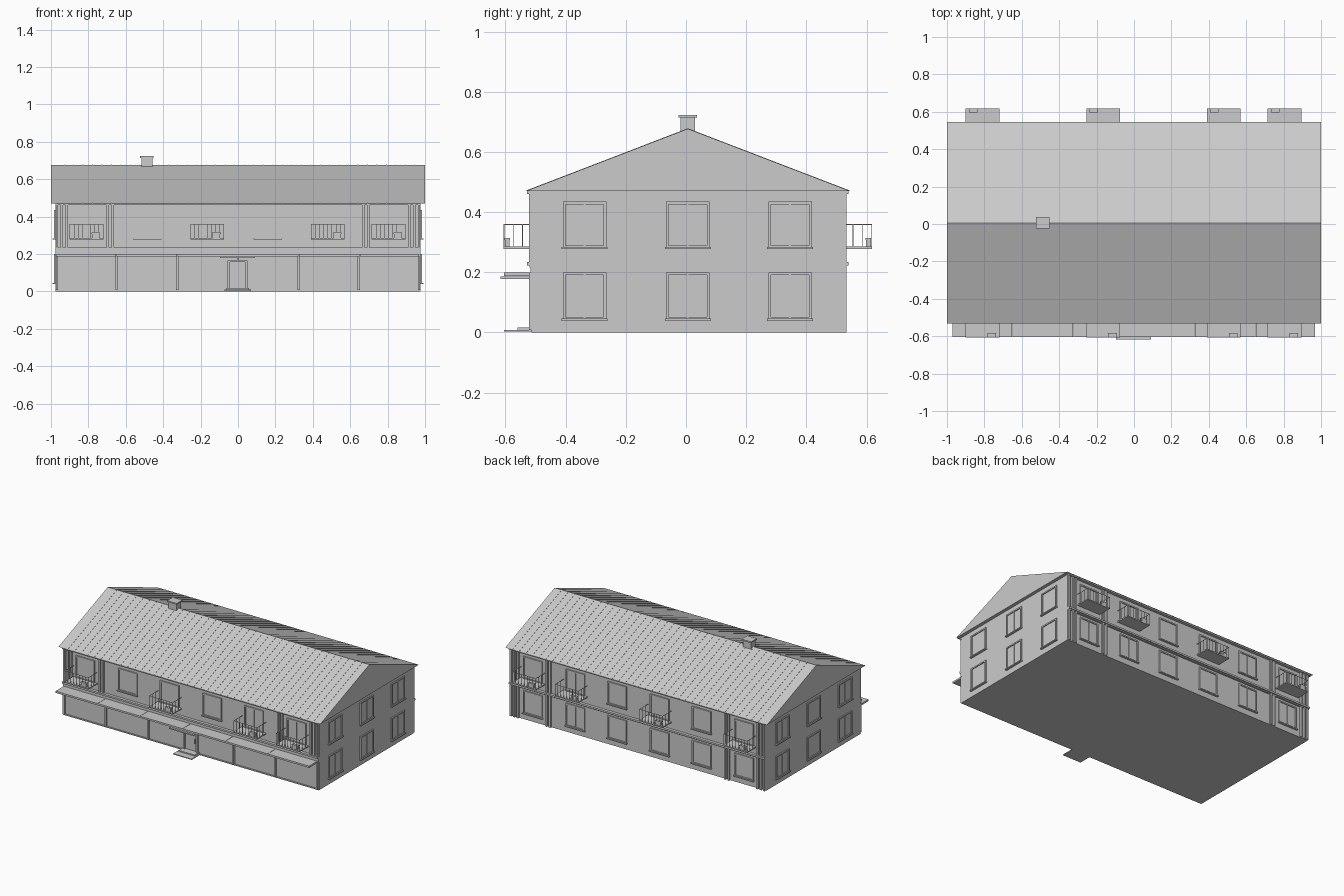
import bpy, bmesh, math

if "Cube" in bpy.data.objects:
    bpy.data.objects.remove(bpy.data.objects["Cube"])

grey = bpy.data.materials.new("plain grey")
grey.diffuse_color = (0.6, 0.6, 0.6, 1)
grey.use_nodes = True
grey.node_tree.nodes["Principled BSDF"].inputs["Base Color"].default_value = grey.diffuse_color

X0 = 0.977                  # half length of the walls
YF, YB, YC = -0.508, 0.52, 0.006
Z_LEDGE, Z_EAVE, Z_RIDGE = 0.228, 0.47, 0.677
BAYS = (-0.81, -0.485, -0.165, 0.16, 0.48, 0.805)
BALCONIES = (-0.81, -0.165, 0.48, 0.805)


def finish(name, bm):
    bmesh.ops.recalc_face_normals(bm, faces=bm.faces)
    me = bpy.data.meshes.new(name)
    bm.to_mesh(me)
    bm.free()
    me.materials.append(grey)
    ob = bpy.data.objects.new(name, me)
    bpy.context.collection.objects.link(ob)
    return ob


def boxes(name, items):
    """One object from boxes given as (x0, x1, y0, y1, z0, z1)."""
    bm = bmesh.new()
    for x0, x1, y0, y1, z0, z1 in items:
        vs = bmesh.ops.create_cube(bm, size=1)["verts"]
        for v in vs:
            v.co.x = (x0 + x1) / 2 + v.co.x * (x1 - x0)
            v.co.y = (y0 + y1) / 2 + v.co.y * (y1 - y0)
            v.co.z = (z0 + z1) / 2 + v.co.z * (z1 - z0)
    return finish(name, bm)


def prism(name, profile, spans):
    """Extrude a (y, z) profile along each x span."""
    bm = bmesh.new()
    for x0, x1 in spans:
        f = bm.faces.new([bm.verts.new((x0, y, z)) for y, z in profile])
        ext = bmesh.ops.extrude_face_region(bm, geom=[f])["geom"]
        for v in ext:
            if isinstance(v, bmesh.types.BMVert):
                v.co.x = x1
    return finish(name, bm)


# Facade frames: u runs along the wall, d is the distance out of it
def front(u0, u1, d0, d1, z0, z1):
    return (u0, u1, YF - d1, YF - d0, z0, z1)


def back(u0, u1, d0, d1, z0, z1):
    return (u0, u1, YB + d0, YB + d1, z0, z1)


def right(u0, u1, d0, d1, z0, z1):
    return (X0 + d0, X0 + d1, u0, u1, z0, z1)


def left(u0, u1, d0, d1, z0, z1):
    return (-X0 - d1, -X0 - d0, u0, u1, z0, z1)


def window(side, c, z0, z1, w=0.145):
    """Frame, glazing sashes, centre mullion and sill."""
    h, t = w / 2, 0.009
    return [side(c - h, c - h + t, 0, 0.008, z0, z1),
            side(c + h - t, c + h, 0, 0.008, z0, z1),
            side(c - h, c + h, 0, 0.008, z1 - t, z1),
            side(c - h, c + h, 0, 0.008, z0, z0 + t),
            side(c - h + t, c + h - t, 0, 0.002, z0 + t, z1 - t),
            side(c - 0.003, c + 0.003, 0, 0.005, z0 + t, z1 - t),
            side(c - h - 0.004, c + h + 0.004, 0, 0.014, z0 - 0.003, z0 + 0.004)]


# Main body and solid gabled roof
boxes("walls", [(-X0, X0, YF, YB, 0, Z_EAVE)])
prism("roof", [(-0.532, Z_EAVE), (0.545, Z_EAVE), (YC, Z_RIDGE)], [(-1, 1)])

# Low standing seams on both slopes
seams = [(-0.93 + i * 0.0507 - 0.0015, -0.93 + i * 0.0507 + 0.0015) for i in range(38)]
for name, ye in (("front_roof_seams", -0.532), ("back_roof_seams", 0.545)):
    prism(name, [(ye, Z_EAVE), (YC, Z_RIDGE), (YC, Z_RIDGE + 0.0015),
                 (ye, Z_EAVE + 0.0015)], seams)

# Chimney
boxes("chimney", [(-0.517, -0.458, -0.018, 0.03, 0.64, 0.714),
                  (-0.524, -0.451, -0.025, 0.037, 0.714, 0.723)])

# Windows
upper, lower = (0.28, 0.435), (0.042, 0.2)
boxes("front_windows", [b for c in BAYS for b in window(front, c, *upper)])
boxes("back_windows", [b for c in BAYS for z in (upper, lower) for b in window(back, c, *z)])
for name, side in (("right_windows", right), ("left_windows", left)):
    boxes(name, [b for c in (-0.337, 0.006, 0.346) for z in (upper, lower)
                 for b in window(side, c, *z)])

# Ledges between floors and under the eaves
boxes("ledges", [b for side in (front, back) for b in (
    side(-X0, X0, -0.003, 0.02, Z_LEDGE - 0.006, Z_LEDGE + 0.006),
    side(-X0, X0, -0.003, 0.012, Z_LEDGE - 0.012, Z_LEDGE - 0.006),
    side(-X0, X0, -0.003, 0.02, Z_EAVE - 0.009, Z_EAVE))])

# Pilasters flanking the end bays; the back has them on both floors
pilasters = []
for s in (-1, 1):
    for x in (0.968, 0.942, 0.916, 0.696, 0.67):
        u = s * x
        pilasters.append(front(u - 0.006, u + 0.006, 0, 0.013, Z_LEDGE, Z_EAVE))
        pilasters.append(back(u - 0.006, u + 0.006, 0, 0.013, Z_LEDGE, Z_EAVE))
        pilasters.append(back(u - 0.006, u + 0.006, 0, 0.013, 0.0, Z_LEDGE))
boxes("pilasters", pilasters)

# Shopfront: posts, top rail and base strip
shop = [front(x - 0.006, x + 0.006, 0, 0.014, 0.008, 0.2)
        for x in (-0.968, -0.65, -0.325, 0.325, 0.645, 0.968)]
shop += [front(-X0, X0, 0, 0.008, 0.19, 0.216), front(-X0, X0, 0, 0.005, 0, 0.008)]
boxes("shopfront_frame", shop)

# Long canopy in six panels
edges = (-0.972, -0.65, -0.325, 0, 0.325, 0.65, 0.968)
boxes("shop_canopy", [(a + 0.001, b - 0.001, -0.605, YF, 0.188, 0.2)
                      for a, b in zip(edges, edges[1:])])

# Entrance door with small canopy and steps
boxes("entrance_door", [front(-0.055, -0.043, 0, 0.014, 0.012, 0.165),
                        front(0.04, 0.052, 0, 0.014, 0.012, 0.165),
                        front(-0.055, 0.052, 0, 0.014, 0.156, 0.165),
                        front(-0.043, 0.04, 0, 0.004, 0.012, 0.156),
                        front(0.028, 0.032, 0.004, 0.01, 0.07, 0.1),
                        front(-0.006, 0.002, 0, 0.014, 0.165, 0.2)])
boxes("door_canopy", [(-0.095, 0.092, -0.617, YF, 0.178, 0.186)])
boxes("entrance_steps", [(-0.072, 0.07, -0.605, YF, 0.003, 0.009),
                         (-0.062, 0.06, -0.56, YF, 0.009, 0.017)])


# Balconies: slab, thin railing, planter box
def balcony(side, c, flip):
    h, d, r = 0.09, 0.098, 0.0012
    z0, z1 = 0.285, 0.36
    out = [side(c - h, c + h, 0, d, 0.277, z0),
           side(c - h, c + h, d - 2 * r, d, z1 - 2 * r, z1)]
    for s in (-1, 1):
        e = c + s * (h - r)
        out.append(side(e - r, e + r, 0, d, z1 - 2 * r, z1))
        out += [side(e - r, e + r, q - r, q + r, z0, z1) for q in (0.035, 0.066)]
    for i in range(9):
        u = c - h + r + i * (2 * h - 2 * r) / 8
        out.append(side(u - r, u + r, d - 2 * r, d, z0, z1))
    p = c + flip * 0.05
    out += [side(p - 0.02, p + 0.02, d - 0.02, d - 0.004, z0, 0.308),
            side(p - 0.023, p + 0.023, d - 0.022, d - 0.003, 0.308, 0.314)]
    return out


boxes("front_balconies", [b for c in BALCONIES for b in balcony(front, c, 1)])
boxes("back_balconies", [b for c in BALCONIES for b in balcony(back, c, -1)])
